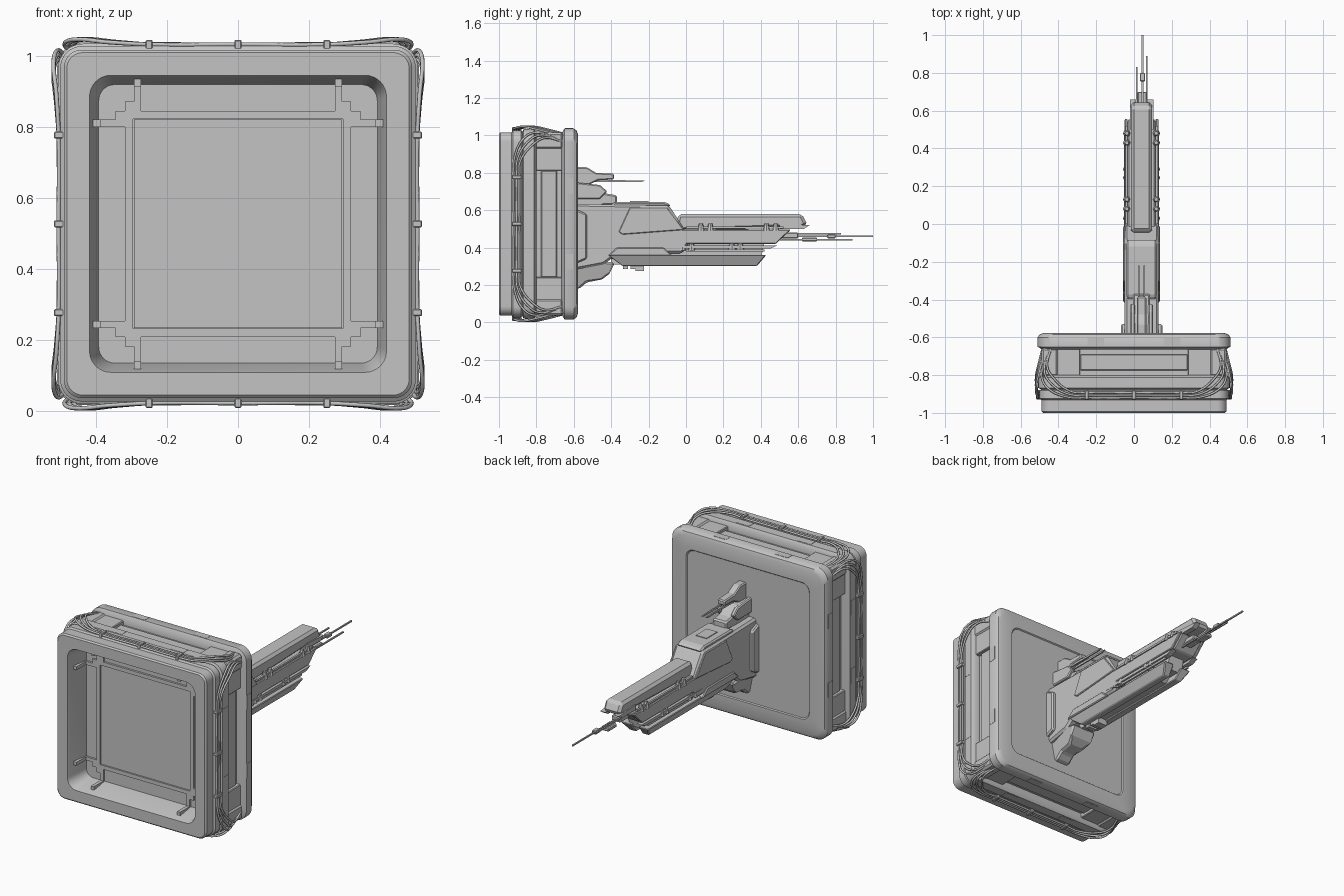
import bpy, bmesh, math
from mathutils import Matrix, Vector

if "Cube" in bpy.data.objects:
    bpy.data.objects.remove(bpy.data.objects["Cube"])

CZ = 0.527     # height of the frame centre
AX = 0.04      # sideways position of the arm
BACK = -0.86   # depth of the recess floor

grey = bpy.data.materials.new("hull_grey")
grey.use_nodes = True
grey.diffuse_color = (0.55, 0.55, 0.55, 1)
bsdf = next(n for n in grey.node_tree.nodes if n.type == "BSDF_PRINCIPLED")
bsdf.inputs["Base Color"].default_value = grey.diffuse_color
bsdf.inputs["Roughness"].default_value = 0.6


def finish(name, bm, smooth=False, bevel=0):
    bmesh.ops.recalc_face_normals(bm, faces=bm.faces)
    mesh = bpy.data.meshes.new(name)
    bm.to_mesh(mesh)
    bm.free()
    mesh.materials.append(grey)
    ob = bpy.data.objects.new(name, mesh)
    bpy.context.collection.objects.link(ob)
    if bevel:
        mod = ob.modifiers.new("edge_bevel", "BEVEL")
        mod.width, mod.segments = bevel, 1
    if smooth:
        bpy.ops.object.select_all(action="DESELECT")
        ob.select_set(True)
        bpy.context.view_layer.objects.active = ob
        bpy.ops.object.shade_smooth_by_angle(angle=math.radians(35))


def loft(name, stations):
    """Rounded-square sections (y, half size, corner radius), capped at both ends."""
    bm = bmesh.new()
    rings = []
    for y, half, rad in stations:
        ring = []
        for corner in range(4):
            mid = math.radians(90 * corner + 45)
            c = half - rad
            cx = math.copysign(c, math.cos(mid))
            cz = math.copysign(c, math.sin(mid))
            for i in range(9):
                a = math.radians(90 * corner + 90 * i / 8)
                ring.append(bm.verts.new((cx + rad * math.cos(a), y, CZ + cz + rad * math.sin(a))))
        rings.append(ring)
    for a, b in zip(rings, rings[1:]):
        for i in range(len(a)):
            j = (i + 1) % len(a)
            bm.faces.new((a[i], a[j], b[j], b[i]))
    bm.faces.new(rings[0])
    bm.faces.new(rings[-1])
    finish(name, bm, smooth=True)


def box(name, x, y, z, bevel=0, matrix=Matrix()):
    """Box from three (low, high) ranges."""
    bm = bmesh.new()
    bmesh.ops.create_cube(bm, size=1)
    for v in bm.verts:
        v.co = matrix @ Vector([(r[0] + r[1]) / 2 + c * (r[1] - r[0]) for c, r in zip(v.co, (x, y, z))])
    finish(name, bm, bevel=bevel)


def prism(name, outline, x0, x1, bevel=0, lean=1):
    """Side outline (y, z) extruded across the arm; lean narrows its lower half."""
    mid = sum(z for _, z in outline) / len(outline)
    bm = bmesh.new()
    a, b = [[bm.verts.new((AX + x * (lean if z < mid else 1), y, z)) for y, z in outline] for x in (x0, x1)]
    bm.faces.new(a)
    bm.faces.new(b)
    for i in range(len(a)):
        j = (i + 1) % len(a)
        bm.faces.new((a[i], a[j], b[j], b[i]))
    finish(name, bm, bevel=bevel)


def pair(name, outline, x0, x1, bevel=0, lean=1):
    prism("left_" + name, outline, x0, x1, bevel, lean)
    prism("right_" + name, outline, -x1, -x0, bevel, lean)


def cable(name, points, matrix):
    curve = bpy.data.curves.new(name, "CURVE")
    curve.dimensions = "3D"
    curve.bevel_depth, curve.bevel_resolution, curve.resolution_u = 0.006, 2, 6
    curve.use_fill_caps = True
    spline = curve.splines.new("BEZIER")
    spline.bezier_points.add(len(points) - 1)
    for bp, (t, out, y) in zip(spline.bezier_points, points):
        bp.co = matrix @ Vector((t, y, out))
        bp.handle_left_type = bp.handle_right_type = "AUTO"
    curve.materials.append(grey)
    bpy.context.collection.objects.link(bpy.data.objects.new(name, curve))


# Square frame in one sweep: recess, front ring, collar, middle ring, groove, back ring, back panel
loft("square_frame", [
    (BACK, .392, .045), (-.985, .413, .06), (-1, .418, .06), (-1, .482, .045), (-.992, .49, .05),
    (-.932, .49, .05), (-.925, .5, .06), (-.882, .5, .06), (-.875, .493, .06), (-.868, .507, .07),
    (-.812, .507, .07), (-.8, .49, .06), (-.8, .455, .03), (-.665, .455, .03), (-.665, .485, .06),
    (-.65, .51, .07), (-.6, .51, .07), (-.585, .5, .07), (-.578, .48, .06), (-.578, .405, .05),
    (-.584, .4, .05)])

# Ribs and centre panel in the recess
box("recess_panel", (-.293, .293), (BACK - .006, BACK + .01), (CZ - .293, CZ + .293))
for k in range(4):
    turn = Matrix.Translation((0, 0, CZ)) @ Matrix.Rotation(math.pi / 2 * k, 4, "Y")
    box("recess_rib", (-.318, .318), (BACK - .012, BACK + .01), (.295, .318), matrix=turn)
    for s in (-1, 1):
        lo, hi = sorted((s * .273, s * .293))
        box("recess_strut", (lo, hi), (-.96, BACK + .01), (.387, .408), matrix=turn)
        box("recess_strut_foot", (lo, hi), (BACK - .012, BACK + .01), (.34, .39), matrix=turn)
        lo, hi = sorted((s * .273, s * .318))
        box("recess_corner", (lo, hi), (BACK - .012, BACK + .01), (.315, .345), matrix=turn)

    # Groove fittings on each side
    box("groove_corner", (.40, .49), (-.81, -.655), (.40, .49), .012, turn)
    box("groove_centre_plate", (-.285, .285), (-.775, -.69), (.45, .468), .004, turn)
    for s in (-1, 1):
        lo, hi = sorted((s * .285, s * .41))
        box("groove_side_plate", (lo, hi), (-.81, -.655), (.45, .482), .004, turn)
        lo, hi = sorted((s * .16, s * .245))
        for y, top in ((-.84, .5085), (-.625, .5115)):
            box("ring_hatch", (lo, hi), (y - .022, y + .022), (.5, top), matrix=turn)

    # Cables with clips
    for t in (-.25, 0, .25):
        box("cable_clip", (t - .01, t + .01), (-.93, -.88), (.485, .518), .003, turn)
    for s in (-1, 1):
        for n in range(3):
            d = .014 * n
            cable("cable", [(0, .505, -.92 + d), (s * .25, .505, -.92 + d),
                            (s * (.36 - d), .511, -.915 + d), (s * (.46 - d), .519, -.865 + 2 * d),
                            (s * (.488 - d), .508, -.81 + 2 * d), (s * (.47 - d), .485, -.72 + 2 * d)], turn)

# Arm root and shoulder
prism("arm_root", [(-.6, .28), (-.44, .31), (-.36, .37), (-.02, .37), (.02, .43), (-.01, .5), (-.09, .625),
                   (-.6, .635)], -.09, .09, .012)
prism("root_collar", [(-.6, .31), (-.53, .34), (-.53, .58), (-.6, .61)], -.11, .11, .008)
prism("shoulder_cap", [(-.41, .62), (-.08, .62), (-.09, .635), (-.12, .645), (-.38, .645)], -.08, .08, .008)
pair("shoulder_panel", [(-.36, .485), (-.3, .615), (-.1, .615), (-.01, .495), (-.34, .47)], .085, .097, .004)
prism("shoulder_hatch", [(-.3, .64), (-.2, .64), (-.2, .649), (-.3, .649)], -.035, .035)

# Long beam, middle hull and lower blades
prism("upper_beam", [(-.06, .49), (.62, .51), (.65, .52), (.62, .58), (-.04, .58)], -.055, .055, .015)
prism("middle_hull", [(-.1, .42), (.48, .42), (.56, .495), (-.1, .505)], -.075, .075, .008)
pair("hull_armour", [(-.04, .42), (.48, .42), (.56, .497), (-.02, .497)], .074, .09, .004)
pair("hull_rail", [(-.08, .395), (.45, .395), (.49, .412), (-.08, .412)], .06, .092)
prism("keel_core", [(-.4, .34), (.4, .34), (.42, .43), (-.4, .43)], -.05, .05)
pair("lower_blade", [(-.42, .362), (-.34, .302), (.38, .302), (.43, .362)], .028, .092, .005, lean=.68)
pair("blade_cap", [(-.42, .355), (-.37, .4), (-.12, .4), (-.07, .355)], .06, .097, .005)
prism("keel_strip", [(-.4, .31), (.3, .31), (.34, .35), (-.4, .35)], -.022, .022)
pair("tail_prong", [(.5, .5), (.63, .5), (.66, .52), (.5, .53)], .03, .062)

# Side pipes and knobs along the hull
for s in (-1, 1):
    for z in (.385, .508):
        box("side_pipe", (AX + s * .08 - .006, AX + s * .08 + .006), (0, .52 if z > .4 else .42), (z - .006, z + .006))
    for y, z in ((.08, .51), (.13, .51), (.43, .51), (.48, .51), (-.02, .405), (.03, .405), (.245, .41), (.29, .41)):
        bm = bmesh.new()
        bmesh.ops.create_cone(bm, cap_ends=True, segments=8, radius1=.02, radius2=.01, depth=.04,
                              matrix=Matrix.Translation((AX + s * .078, y, z)))
        finish("hull_knob", bm)

# Upper fin cluster
prism("upper_tower", [(-.6, .62), (-.37, .63), (-.37, .68), (-.43, .69), (-.48, .735), (-.6, .74)], -.045, .045, .008)
prism("upper_fin", [(-.6, .73), (-.52, .735), (-.47, .76), (-.385, .765), (-.385, .795), (-.48, .8), (-.53, .83),
                    (-.6, .83)], -.025, .025, .006)
pair("fin_cheek", [(-.6, .66), (-.46, .66), (-.42, .7), (-.46, .735), (-.6, .75)], .035, .06, .006)
pair("fin_spike", [(-.52, .75), (-.24, .75), (-.22, .758), (-.52, .765)], .01, .018)

# Lower gem-shaped pod and belly stubs
prism("lower_pod", [(-.6, .18), (-.57, .18), (-.53, .215), (-.45, .23), (-.41, .26), (-.38, .32), (-.6, .34)],
      -.08, .08, .01, lean=.6)
for y, z in ((-.33, .285), (-.29, .285), (-.245, .275)):
    box("belly_stub", (AX - .03, AX + .03), (y - (.025 if z < .28 else .006), y + .02), (z, .32))

# Tail antennas with hubs
for x, z, end in ((.005, .46, 1), (-.025, .475, .83), (.027, .442, .89)):
    box("antenna", (AX + x - .004, AX + x + .004), (.4, end), (z - .004, z + .004))
box("antenna_hub", (AX - .022, AX + .028), (.62, .7), (.432, .455), .005)
box("antenna_bead", (AX - .009, AX + .019), (.755, .8), (.45, .472), .004)
box("antenna_sleeve", (AX - .03, AX + .03), (.5, .6), (.45, .482), .005)
